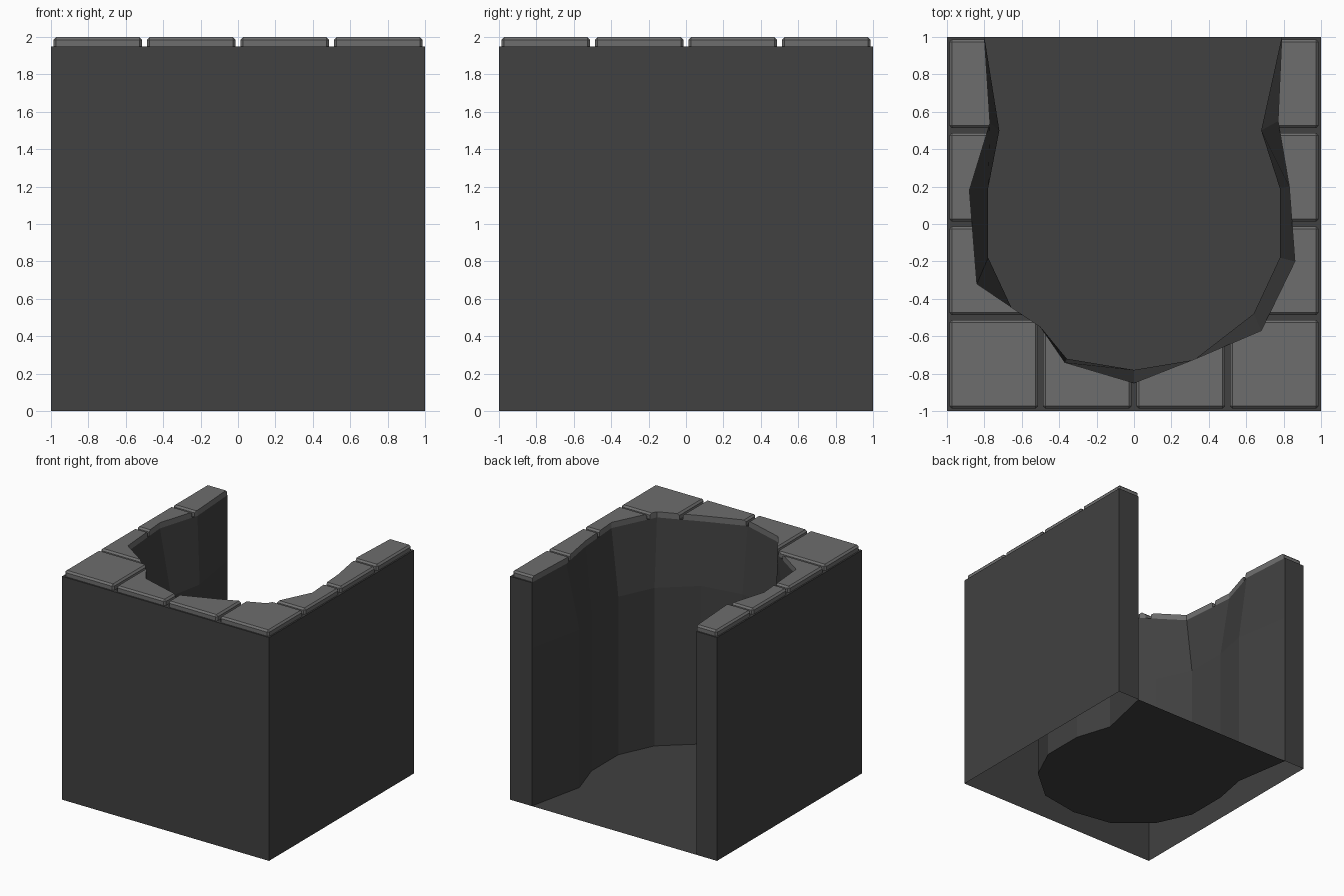
import bpy
import bmesh

if "Cube" in bpy.data.objects:
    bpy.data.objects.remove(bpy.data.objects["Cube"], do_unlink=True)


def material(name, grey):
    m = bpy.data.materials.new(name)
    m.use_nodes = True
    colour = (grey, grey, grey, 1)
    m.diffuse_color = colour
    m.node_tree.nodes["Principled BSDF"].inputs["Base Color"].default_value = colour
    return m


def add_object(name, bm, mat=None):
    mesh = bpy.data.meshes.new(name)
    bm.to_mesh(mesh)
    bm.free()
    obj = bpy.data.objects.new(name, mesh)
    bpy.context.collection.objects.link(obj)
    if mat:
        mesh.materials.append(mat)
    return obj


dark_stone = material("dark stone", 0.052)
light_stone = material("light stone", 0.155)

WALL_TOP, BEND, TILE_TOP = 1.95, 1.38, 2.0

# Outline of the pit at the floor and at the rim, from back right-hand end round the front
floor_line = [(-.8, 1), (-.72, .5), (-.78, .19), (-.78, -.18), (-.64, -.48), (-.36, -.72), (0, -.78),
              (.36, -.72), (.64, -.48), (.78, -.18), (.78, .19), (.68, .5), (.79, 1)]
rim_line = [(-.8, 1), (-.77, .54), (-.88, .18), (-.84, -.32), (-.5, -.55), (-.37, -.74), (0, -.85),
            (.33, -.72), (.68, -.57), (.86, -.2), (.83, .2), (.77, .55), (.79, 1)]
corners = [(-1, 1), (-1, -1), (1, -1), (1, 1)]

# Block: outer walls, pit walls, floor and rim, open underneath
bm = bmesh.new()


def ring(points, z):
    return [bm.verts.new((x, y, z)) for x, y in points]


def strip(low, high, inward=False):
    for i in range(len(low) - 1):
        quad = [low[i], low[i + 1], high[i + 1], high[i]]
        bm.faces.new(quad[::-1] if inward else quad)


outer_low, outer_high = ring(corners, 0), ring(corners, WALL_TOP)
pit = [ring(floor_line, 0), ring(floor_line, BEND), ring(rim_line, WALL_TOP)]
strip(outer_low, outer_high)
strip(pit[0], pit[1], True)
strip(pit[1], pit[2], True)
bm.faces.new(pit[0])
bm.faces.new(outer_high + pit[2][::-1])
# Back ends of the two side walls
bm.faces.new([outer_low[0], outer_high[0]] + [r[0] for r in pit[::-1]])
bm.faces.new([outer_high[3], outer_low[3]] + [r[-1] for r in pit])
add_object("block", bm, dark_stone)

# Cutter that trims the tiles to the rim
bm = bmesh.new()
outline = [(-.8, 1.2)] + rim_line + [(.79, 1.2)]
base = bm.faces.new(ring(outline, 1.8))
up = bmesh.ops.extrude_face_region(bm, geom=[base])["geom"]
bmesh.ops.translate(bm, vec=(0, 0, .4), verts=[v for v in up if isinstance(v, bmesh.types.BMVert)])
bmesh.ops.recalc_face_normals(bm, faces=bm.faces)
cutter = add_object("rim_cutter", bm)
cutter.hide_render = True
cutter.hide_viewport = True

# Paving tiles around the sides and front
bm = bmesh.new()
for col in range(4):
    for row in range(4):
        if col in (0, 3) or row == 0:
            made = bmesh.ops.create_cube(bm, size=1)["verts"]
            bmesh.ops.scale(bm, vec=(.475, .475, TILE_TOP - WALL_TOP), verts=made)
            bmesh.ops.translate(bm, verts=made,
                                vec=(col * .5 - .75, row * .5 - .75, (TILE_TOP + WALL_TOP) / 2))
edges = [e for e in bm.edges if any(v.co.z > 1.97 for v in e.verts)]
bmesh.ops.bevel(bm, geom=edges, offset=.015, segments=1, affect='EDGES')
tiles = add_object("paving_tiles", bm, light_stone)
trim = tiles.modifiers.new("trim", 'BOOLEAN')
trim.operation = 'DIFFERENCE'
trim.solver = 'EXACT'
trim.object = cutter
